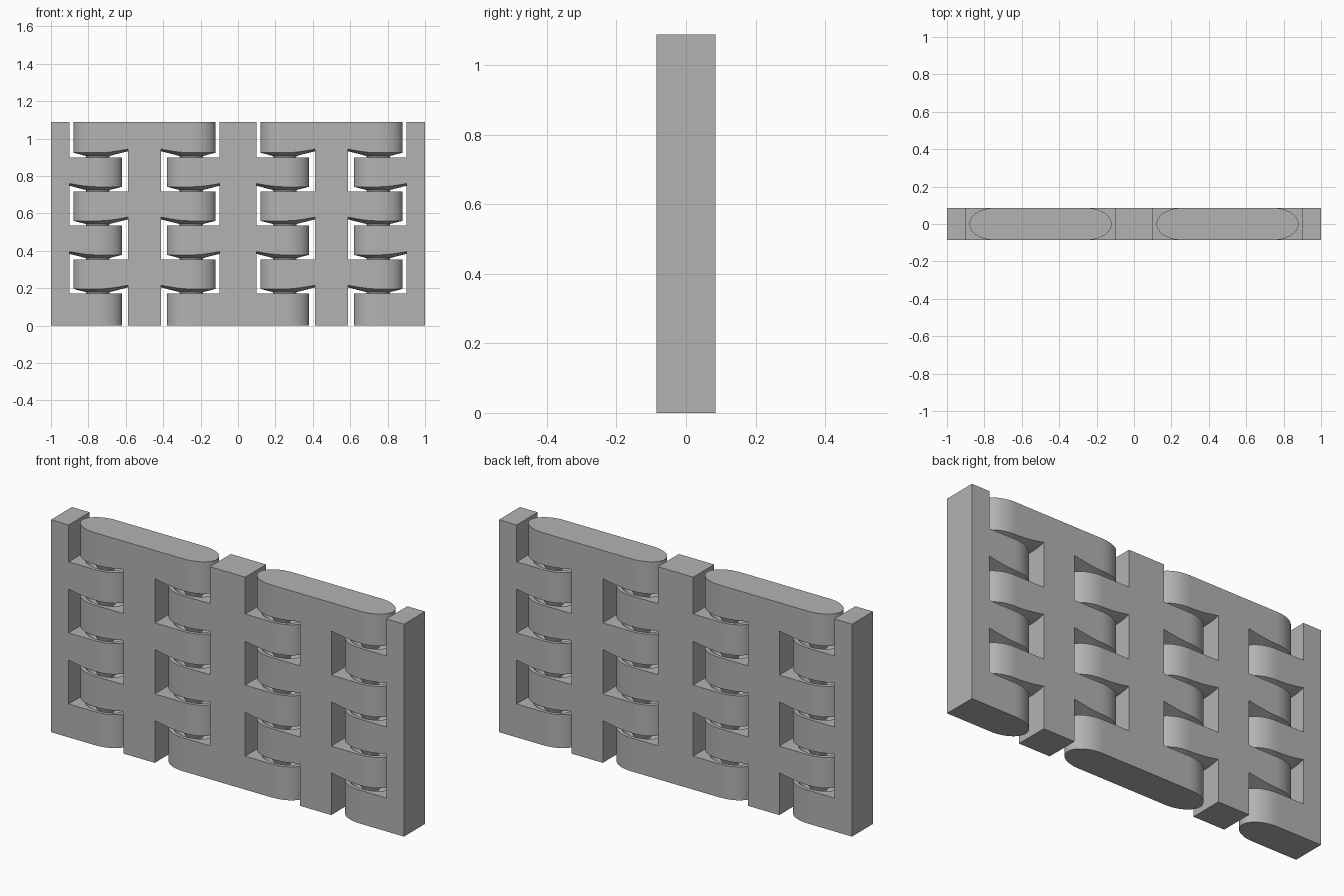
import bpy, bmesh, math

cube = bpy.data.objects.get("Cube")
if cube:
    bpy.data.objects.remove(cube)

HEIGHT, HALF_Y = 1.088, 0.085     # panel height and half thickness
KNUCKLE = 0.13                    # knuckle reach from the hinge axis
PITCH, FIRST = 0.182, 0.171       # knuckle spacing, top of lowest knuckle
PIN, RIM = 0.49, 0.8              # pin and socket size, relative to knuckle
ROWS = 6

grey = bpy.data.materials.new("plain grey")
grey.use_nodes = True
colour = (0.45, 0.45, 0.45, 1)
grey.diffuse_color = colour
grey.node_tree.nodes["Principled BSDF"].inputs["Base Color"].default_value = colour


def row_top(row):
    return HEIGHT if row == ROWS - 1 else FIRST + row * PITCH


def outline(wall):
    """Points (angle, scale): a round free end and a square end at the wall."""
    corner = math.atan2(KNUCKLE, wall)
    stops = [(-math.pi / 2, -corner, 8), (-corner, corner, 8),
             (corner, math.pi / 2, 8), (math.pi / 2, 1.5 * math.pi, 32)]
    points = []
    for start, end, steps in stops:
        for i in range(steps):
            t = start + (end - start) * i / steps
            scale = 1.0
            if math.cos(t) > 1e-6:
                scale = wall / KNUCKLE / math.cos(t)
                if abs(math.sin(t)) > 1e-6:
                    scale = min(scale, 1 / abs(math.sin(t)))
            points.append((t, scale))
    return points


def add_knuckle(bm, axis, side, wall, row):
    """Knuckle on a vertical axis; side is the direction of its panel."""
    shape = outline(wall)
    top = row_top(row)

    def ring(size, z):
        loop = []
        for t, scale in shape:
            s = size or scale
            loop.append(bm.verts.new((axis + side * s * KNUCKLE * math.cos(t),
                                      s * HALF_Y * math.sin(t), z(s))))
        return loop

    rings = []
    if row == 0:
        rings.append(ring(None, lambda s: 0))
    else:
        # Tapered pin below, spreading into a shallow cone
        below = row_top(row - 1)
        rings += [ring(0.2, lambda s: below - 0.05),
                  ring(0.47, lambda s: below),
                  ring(PIN, lambda s: below + 0.008),
                  ring(None, lambda s: below + 0.025 + 0.033 * (s - 1))]
    rings.append(ring(None, lambda s: top))
    if row < ROWS - 1:
        # Conical socket on top
        rings += [ring(RIM, lambda s: top), ring(0.3, lambda s: top - 0.07)]
    for low, high in zip(rings, rings[1:]):
        for i in range(len(shape)):
            j = (i + 1) % len(shape)
            bm.faces.new((low[i], low[j], high[j], high[i]))
    bm.faces.new(rings[0])
    bm.faces.new(rings[-1])


def add_panel(name, left, right, first_row, axes):
    """Upright strip with knuckles on every second row."""
    bm = bmesh.new()
    bmesh.ops.create_cube(bm, size=1)
    for v in bm.verts:
        v.co.x = left if v.co.x < 0 else right
        v.co.y *= 2 * HALF_Y
        v.co.z = (v.co.z + 0.5) * HEIGHT
    for axis in axes:
        side = 1 if axis < left else -1
        wall = left - axis if side > 0 else axis - right
        for row in range(first_row, ROWS, 2):
            add_knuckle(bm, axis, side, wall, row)
    bmesh.ops.recalc_face_normals(bm, faces=bm.faces)
    mesh = bpy.data.meshes.new(name)
    bm.to_mesh(mesh)
    bm.free()
    mesh.materials.append(grey)
    obj = bpy.data.objects.new(name, mesh)
    bpy.context.collection.objects.link(obj)
    bpy.ops.object.select_all(action="DESELECT")
    obj.select_set(True)
    bpy.context.view_layer.objects.active = obj
    bpy.ops.object.shade_smooth_by_angle(angle=math.radians(25))


# Five strips joined by four hinges
add_panel("centre_panel", -0.1, 0.1, 0, (-0.25, 0.25))
for side, word in ((-1, "right"), (1, "left")):
    inner = sorted((side * 0.412, side * 0.588))
    outer = sorted((side * 0.9, side * 1.0))
    add_panel(word + "_middle_panel", *inner, 1, (side * 0.25, side * 0.75))
    add_panel(word + "_end_panel", *outer, 0, (side * 0.75,))
